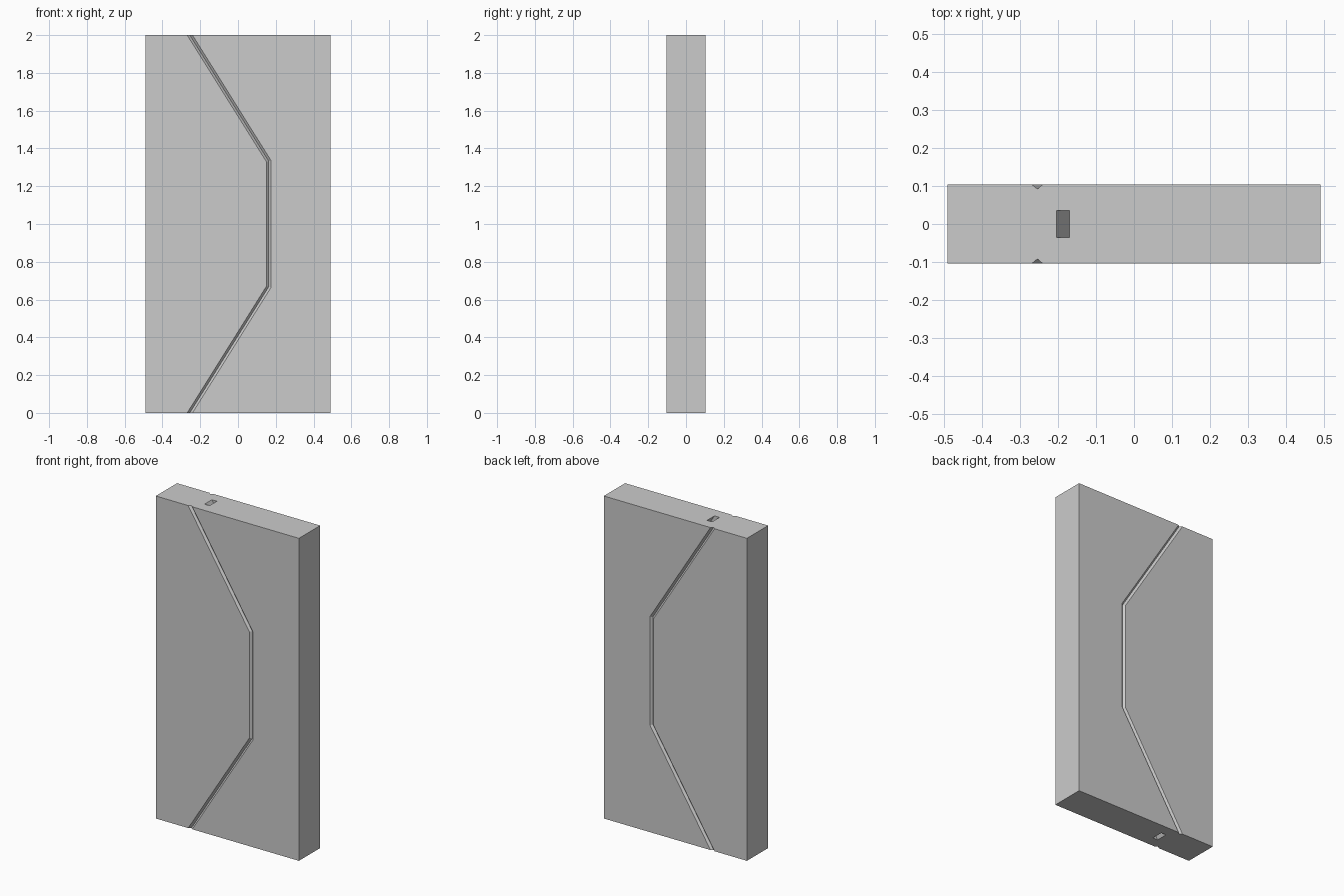
import bpy, bmesh, math

if "Cube" in bpy.data.objects:
    bpy.data.objects.remove(bpy.data.objects["Cube"])

W, D, H = 0.982, 0.208, 2.0      # slab size
Z1, Z2 = 0.667, 1.333            # bend heights of the seam
X_END, X_MID = -0.255, 0.1625    # seam position at the ends and the middle
SLOPE = (X_MID - X_END) / Z1
ANGLE = math.atan(SLOPE)
EXTRA = 0.1                      # cutters run past the slab ends


def seam_points(d):
    """Seam path in x/z, offset sideways by d with mitred bends."""
    dz = d * math.tan(ANGLE / 2)
    x_end = X_END - EXTRA * SLOPE + d / math.cos(ANGLE)
    return [(x_end, -EXTRA), (X_MID + d, Z1 - dz),
            (X_MID + d, Z2 + dz), (x_end, H + EXTRA)]


def seam_cutter(name, section):
    """Sweep a closed (offset, y) section along the seam."""
    bm = bmesh.new()
    rails = [[bm.verts.new((x, y, z)) for x, z in seam_points(d)] for d, y in section]
    n = len(rails)
    for i in range(n):
        a, b = rails[i], rails[(i + 1) % n]
        for k in range(3):
            bm.faces.new((a[k], b[k], b[k + 1], a[k + 1]))
    bm.faces.new([r[0] for r in rails])
    bm.faces.new([r[3] for r in rails])
    bmesh.ops.recalc_face_normals(bm, faces=bm.faces)
    mesh = bpy.data.meshes.new(name)
    bm.to_mesh(mesh)
    bm.free()
    ob = bpy.data.objects.new(name, mesh)
    bpy.context.collection.objects.link(ob)
    ob.hide_render = True
    return ob


# Door slab
bpy.ops.mesh.primitive_cube_add(size=1, location=(0, 0, H / 2))
slab = bpy.context.object
slab.name = "door_slab"
slab.scale = (W, D, H)
bpy.ops.object.transform_apply(location=True, rotation=False, scale=True)

# V grooves on both faces, and the hidden channel beside them
f = D / 2
cutters = [seam_cutter(name, [(0, s * (f - 0.012)), (0.024, s * (f + 0.012)),
                              (-0.024, s * (f + 0.012))])
           for name, s in (("front_groove_cutter", -1), ("back_groove_cutter", 1))]
cutters.append(seam_cutter("inner_channel_cutter", [(0.043, -0.036), (0.072, -0.036),
                                                    (0.072, 0.036), (0.043, 0.036)]))

for c in cutters:
    m = slab.modifiers.new(c.name, 'BOOLEAN')
    m.operation = 'DIFFERENCE'
    m.solver = 'EXACT'
    m.object = c
    bpy.context.view_layer.objects.active = slab
    bpy.ops.object.modifier_apply(modifier=m.name)
    bpy.data.objects.remove(c)
